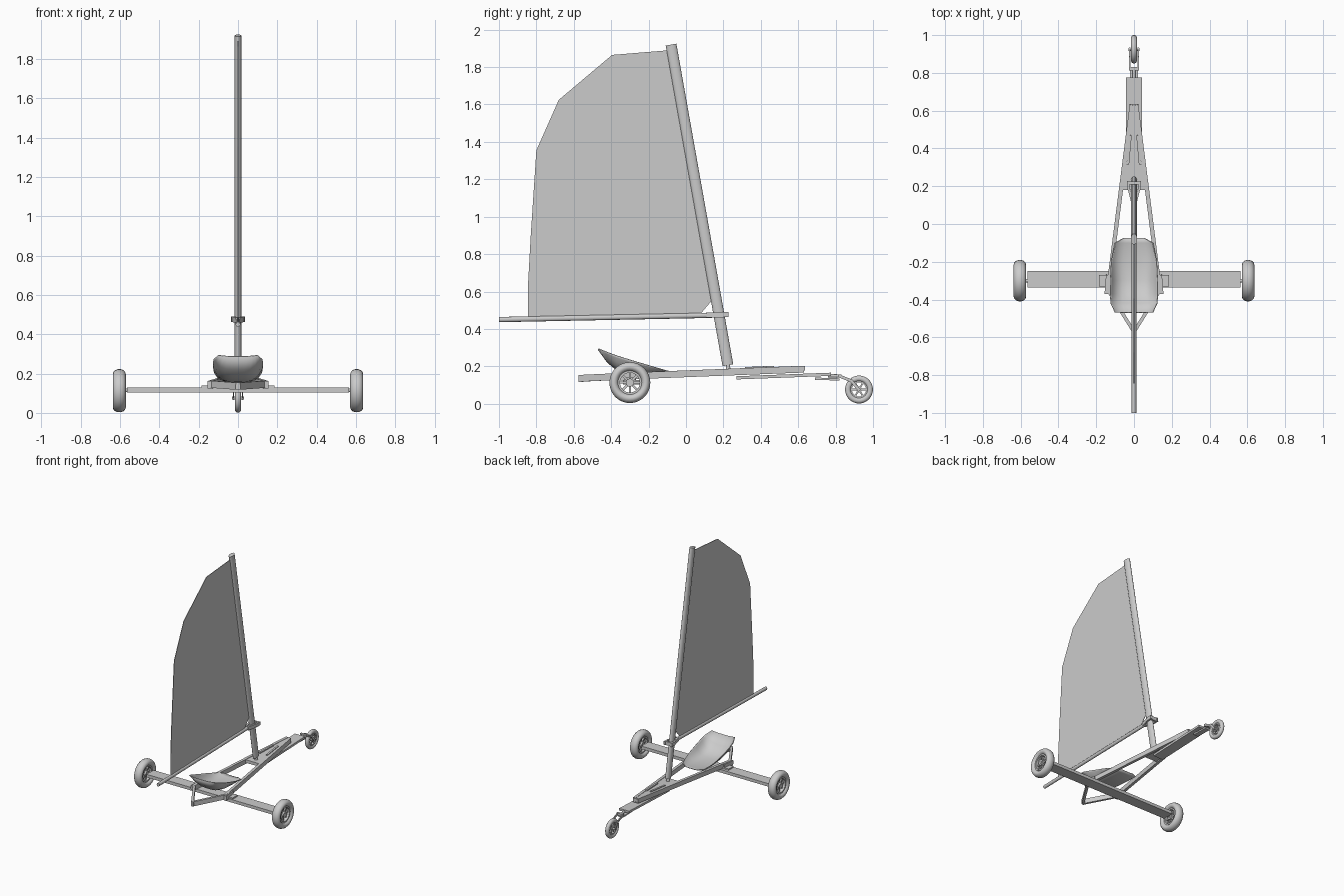
import bpy, bmesh, math
from mathutils import Vector, Matrix

if "Cube" in bpy.data.objects:
    bpy.data.objects.remove(bpy.data.objects["Cube"])

grey = bpy.data.materials.new("plain_grey")
grey.diffuse_color = (0.6, 0.6, 0.6, 1)
grey.use_nodes = True
grey.node_tree.nodes["Principled BSDF"].inputs["Base Color"].default_value = grey.diffuse_color


def finish(name, bm, smooth=False):
    bmesh.ops.recalc_face_normals(bm, faces=bm.faces)
    me = bpy.data.meshes.new(name)
    bm.to_mesh(me)
    bm.free()
    me.materials.append(grey)
    ob = bpy.data.objects.new(name, me)
    bpy.context.collection.objects.link(ob)
    if smooth:
        bpy.ops.object.select_all(action='DESELECT')
        ob.select_set(True)
        bpy.context.view_layer.objects.active = ob
        bpy.ops.object.shade_smooth_by_angle(angle=math.radians(40))
    return ob


def frame(a, b):
    """Matrix at the middle of a-b with local z along it and local x sideways."""
    a, b = Vector(a), Vector(b)
    d = (b - a).normalized()
    x = d.cross(Vector((0, 0, 1)))
    if x.length < 0.01:
        x = Vector((1, 0, 0))
    x.normalize()
    y = d.cross(x)
    m = Matrix((x, y, d)).transposed().to_4x4()
    m.translation = (a + b) / 2
    return m, (b - a).length


def bar(name, a, b, w, h):
    m, n = frame(a, b)
    bm = bmesh.new()
    bmesh.ops.create_cube(bm, size=1, matrix=m @ Matrix.Diagonal((w, h, n, 1)))
    return finish(name, bm)


def tube(name, a, b, rx, ry, r_end=1.0, seg=16):
    m, n = frame(a, b)
    bm = bmesh.new()
    bmesh.ops.create_cone(bm, cap_ends=True, segments=seg, radius1=1, radius2=r_end,
                          depth=n, matrix=m @ Matrix.Diagonal((rx, ry, 1, 1)))
    return finish(name, bm, True)


def prism(name, pts, offset):
    """Flat outline pushed along an offset."""
    bm = bmesh.new()
    f = bm.faces.new([bm.verts.new(p) for p in pts])
    r = bmesh.ops.extrude_face_region(bm, geom=[f])
    bmesh.ops.translate(bm, vec=offset,
                        verts=[v for v in r["geom"] if isinstance(v, bmesh.types.BMVert)])
    return finish(name, bm)


def lathe(name, profile, c, seg=32):
    """Closed (x, radius) profile spun around the x axis through c."""
    bm = bmesh.new()
    rings = []
    for i in range(seg):
        t = 2 * math.pi * i / seg
        rings.append([bm.verts.new((c[0] + x, c[1] + r * math.cos(t), c[2] + r * math.sin(t)))
                      for x, r in profile])
    k = len(profile)
    for i in range(seg):
        p, q = rings[i], rings[(i + 1) % seg]
        for j in range(k):
            bm.faces.new((p[j], p[(j + 1) % k], q[(j + 1) % k], q[j]))
    return finish(name, bm, True)


def wheel(name, c, R, half, rim, spokes):
    mid, rad = (R + rim) / 2, (R - rim) / 2
    lathe(name + "_tyre", [(half * math.cos(a), mid + rad * math.sin(a))
                           for a in [2 * math.pi * i / 14 for i in range(14)]], c)
    w = half * 0.6
    lathe(name + "_rim", [(-w, rim * 1.06), (w, rim * 1.06), (w, rim * 0.88), (-w, rim * 0.88)], c)
    x, y, z = c
    tube(name + "_hub", (x - w, y, z), (x + w, y, z), rim * 0.36, rim * 0.36)
    for i in range(spokes):
        t = 2 * math.pi * i / spokes
        s = Vector((0, math.cos(t), math.sin(t)))
        bar(name + "_spoke", Vector(c) + s * rim * 0.3, Vector(c) + s * rim * 0.92,
            rim * 0.2, rim * 0.2)


# Wheels, axle plank and its clamps
for s in (-1, 1):
    wheel("rear_wheel", (s * 0.604, -0.30, 0.113), 0.11, 0.033, 0.06, 8)
    tube("stub_axle", (s * 0.55, -0.30, 0.115), (s * 0.625, -0.30, 0.115), 0.009, 0.009)
    bar("axle_clamp", (s * 0.13, -0.30, 0.133), (s * 0.185, -0.30, 0.133), 0.06, 0.012)
bar("axle_plank", (-0.565, -0.293, 0.116), (0.565, -0.293, 0.116), 0.088, 0.024)
wheel("front_wheel", (0, 0.925, 0.076), 0.075, 0.016, 0.043, 6)

# Side rails spreading from the nose, then closing behind the seat
for s in (-1, 1):
    bar("side_rail", (s * 0.012, 0.63, 0.185), (s * 0.138, -0.36, 0.146), 0.022, 0.036)
    bar("rear_rail", (s * 0.138, -0.35, 0.146), (s * 0.004, -0.565, 0.136), 0.018, 0.036)
    bar("rail_corner", (s * 0.135, -0.27, 0.146), (s * 0.143, -0.37, 0.142), 0.026, 0.038)
bar("rear_post", (0, -0.55, 0.136), (0, -0.575, 0.135), 0.02, 0.038)

# Deck plate between the rails, with raised strips
prism("deck_plate", [(-0.018, 0.635, 0.177), (0.018, 0.635, 0.177),
                     (0.068, 0.18, 0.158), (-0.068, 0.18, 0.158)], (0, 0, 0.024))
for s in (-1, 1):
    bar("deck_strip", (s * 0.019, 0.47, 0.197), (s * 0.033, 0.315, 0.190), 0.014, 0.012)

# Nose plank under the rails
prism("nose_plank", [(-0.043, 0.775, 0.149), (0.043, 0.775, 0.149),
                     (0.043, 0.27, 0.130), (-0.043, 0.27, 0.130)], (0, 0, 0.017))

# Front fork and steering arm
tube("steering_neck", (0, 0.76, 0.150), (0, 0.83, 0.148), 0.009, 0.009)
bar("fork_crown", (-0.027, 0.822, 0.148), (0.027, 0.822, 0.148), 0.018, 0.018)
bar("steering_arm", (0, 0.69, 0.134), (0, 0.82, 0.130), 0.04, 0.012)
for s in (-1, 1):
    bar("fork_upper", (s * 0.023, 0.815, 0.150), (s * 0.023, 0.885, 0.122), 0.007, 0.016)
    bar("fork_lower", (s * 0.023, 0.88, 0.128), (s * 0.023, 0.928, 0.070), 0.007, 0.016)
tube("front_axle", (-0.03, 0.925, 0.076), (0.03, 0.925, 0.076), 0.008, 0.008)

# Scooped seat shell: stations of y, half width, bottom and rim height
stations = [(-0.075, 0.055, 0.166, 0.170), (-0.10, 0.100, 0.160, 0.176),
            (-0.20, 0.120, 0.157, 0.205), (-0.30, 0.125, 0.160, 0.235),
            (-0.37, 0.126, 0.180, 0.257), (-0.42, 0.122, 0.222, 0.275),
            (-0.468, 0.100, 0.288, 0.294)]
bm = bmesh.new()
rows = []
for y, w, zb, zr in stations:
    rows.append([bm.verts.new((w * u, y, zb + (zr - zb) * abs(u) ** 4))
                 for u in [math.sin(math.pi / 2 * (i / 6 - 1)) for i in range(13)]])
for p, q in zip(rows, rows[1:]):
    for j in range(12):
        bm.faces.new((p[j], p[j + 1], q[j + 1], q[j]))
seat = finish("seat", bm, True)
shell = seat.modifiers.new("shell", 'SOLIDIFY')
shell.thickness = 0.005
shell.offset = 0

# Mast and foot
tube("mast_foot", (0, 0.226, 0.175), (0, 0.224, 0.21), 0.014, 0.014, 0.7)
tube("mast", (0, 0.224, 0.206), (0, -0.08, 1.92), 0.017, 0.029, seg=20)

# Boom with the jaws that grip the mast
tube("boom", (0, -1.0, 0.450), (0, 0.14, 0.473), 0.012, 0.014, seg=12)
for s in (-1, 1):
    bar("boom_jaw", (s * 0.008, 0.11, 0.474), (s * 0.028, 0.19, 0.476), 0.012, 0.028)
    bar("boom_jaw_tip", (s * 0.028, 0.18, 0.476), (s * 0.03, 0.228, 0.477), 0.012, 0.028)
bar("boom_collar", (-0.034, 0.217, 0.477), (0.034, 0.217, 0.477), 0.014, 0.028)

# Flat sail
outline = [(-0.845, 0.463), (-0.845, 0.63), (-0.83, 0.90), (-0.80, 1.355), (-0.68, 1.625),
           (-0.395, 1.865), (-0.09, 1.89), (0.145, 0.56), (0.08, 0.483)]
prism("sail", [(-0.002, y, z) for y, z in outline], (0.004, 0, 0))
